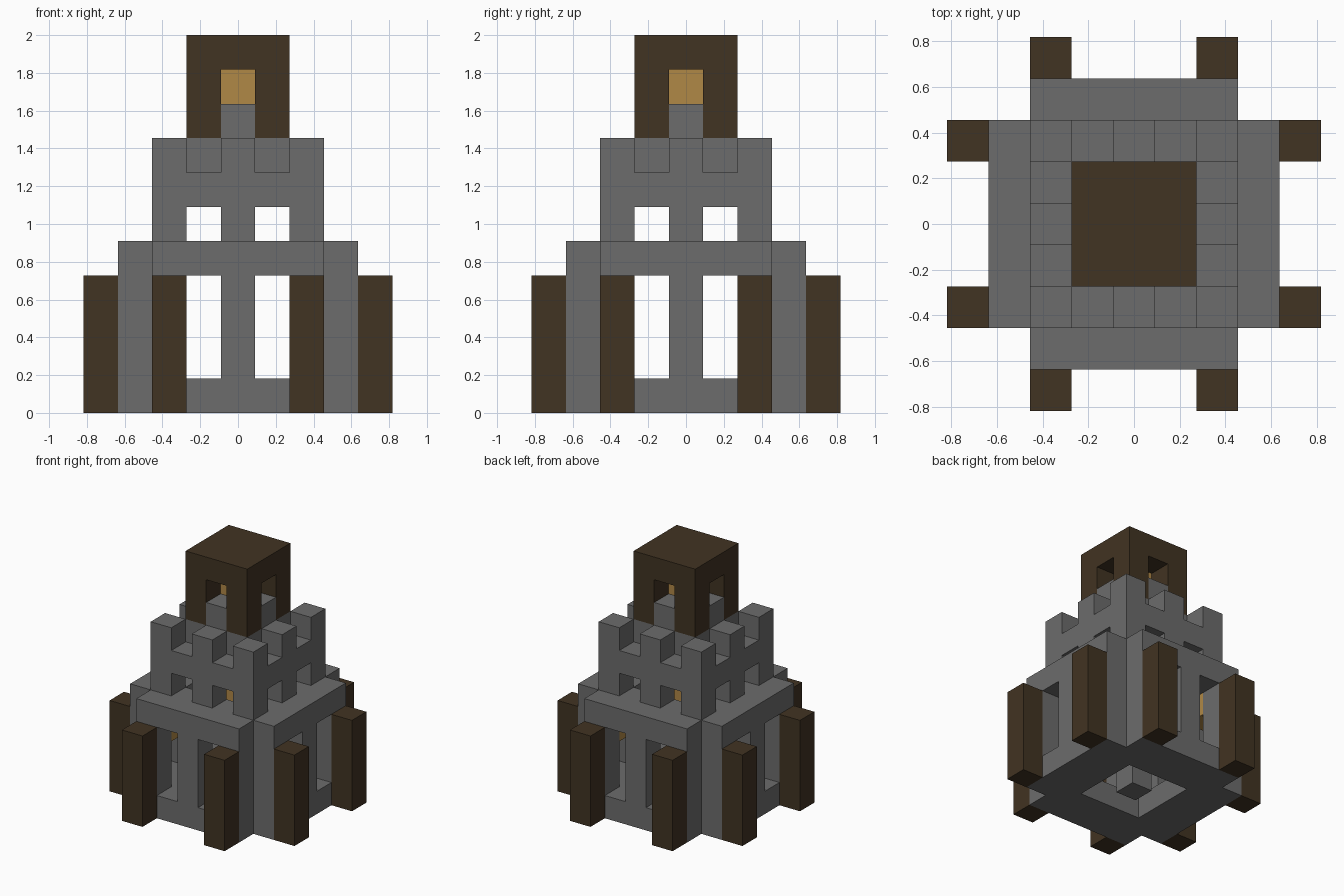
import bpy
import bmesh
from mathutils import Vector

cube = bpy.data.objects.get("Cube")
if cube:
    bpy.data.objects.remove(cube, do_unlink=True)

UNIT = 2 / 11  # one building block


def material(name, rgb):
    mat = bpy.data.materials.new(name)
    mat.use_nodes = True
    mat.diffuse_color = (*rgb, 1)
    mat.node_tree.nodes["Principled BSDF"].inputs["Base Color"].default_value = (*rgb, 1)
    return mat


stone = material("grey stone", (0.150, 0.150, 0.150))
wood = material("dark wood", (0.053, 0.033, 0.016))
glow = material("amber lamp", (0.434, 0.246, 0.061))

AXES = [Vector(v) for v in ((1, 0, 0), (0, 1, 0), (0, 0, 1))]


def build(name, mat, levels, rule):
    """Fill blocks where rule(near, far, level) holds; near <= far are the
    block's distances from the centre along the two ground axes."""
    span = range(-4, 5)
    cells = {(x, y, z) for x in span for y in span for z in levels
             if rule(min(abs(x), abs(y)), max(abs(x), abs(y)), z)}
    bm = bmesh.new()
    for cell in sorted(cells):
        mid = Vector(cell) + Vector((0, 0, 0.5))
        for i, axis in enumerate(AXES):
            u, v = AXES[(i + 1) % 3] / 2, AXES[(i + 2) % 3] / 2
            for side in (1, -1):
                n = axis * side
                if tuple(int(round(c)) for c in Vector(cell) + n) in cells:
                    continue
                c = mid + n / 2
                corners = [c - u - v, c + u - v, c + u + v, c - u + v]
                bm.faces.new([bm.verts.new(p * UNIT) for p in corners[::side]])
    bmesh.ops.remove_doubles(bm, verts=bm.verts[:], dist=0.001)
    mesh = bpy.data.meshes.new(name)
    bm.to_mesh(mesh)
    bm.free()
    mesh.materials.append(mat)
    obj = bpy.data.objects.new(name, mesh)
    bpy.context.collection.objects.link(obj)


# Lower hall: floor ring, walls with tall windows, roof ledge
build("floor_ring", stone, [0], lambda a, b, z: b in (2, 3) and a < 3)
build("hall_walls", stone, range(1, 4), lambda a, b, z: b == 3 and a in (0, 2))
build("roof_ledge", stone, [4], lambda a, b, z: b == 3 and a < 3)
build("buttresses", wood, range(0, 4), lambda a, b, z: b == 4 and a == 2)

# Central column with lamps inside the hall
build("centre_column", stone, range(0, 4), lambda a, b, z: b == 0)
build("column_lamp", glow, [4], lambda a, b, z: b == 0)
build("corner_lamps", glow, [3], lambda a, b, z: a == 2 and b == 2)

# Upper tower: windows at level 5, merlons at level 7
build("tower_walls", stone, range(4, 8),
      lambda a, b, z: b == 2 and (a != 1 or z in (4, 6)))
build("tower_roof", stone, [7], lambda a, b, z: b < 2)

# Lantern house on top
build("lantern_plinth", stone, [8], lambda a, b, z: b < 2 and a == 0)
build("top_lamp", glow, [9], lambda a, b, z: b == 0)
build("lantern_house", wood, range(8, 11),
      lambda a, b, z: b < 2 and (z == 10 or a == 1))
